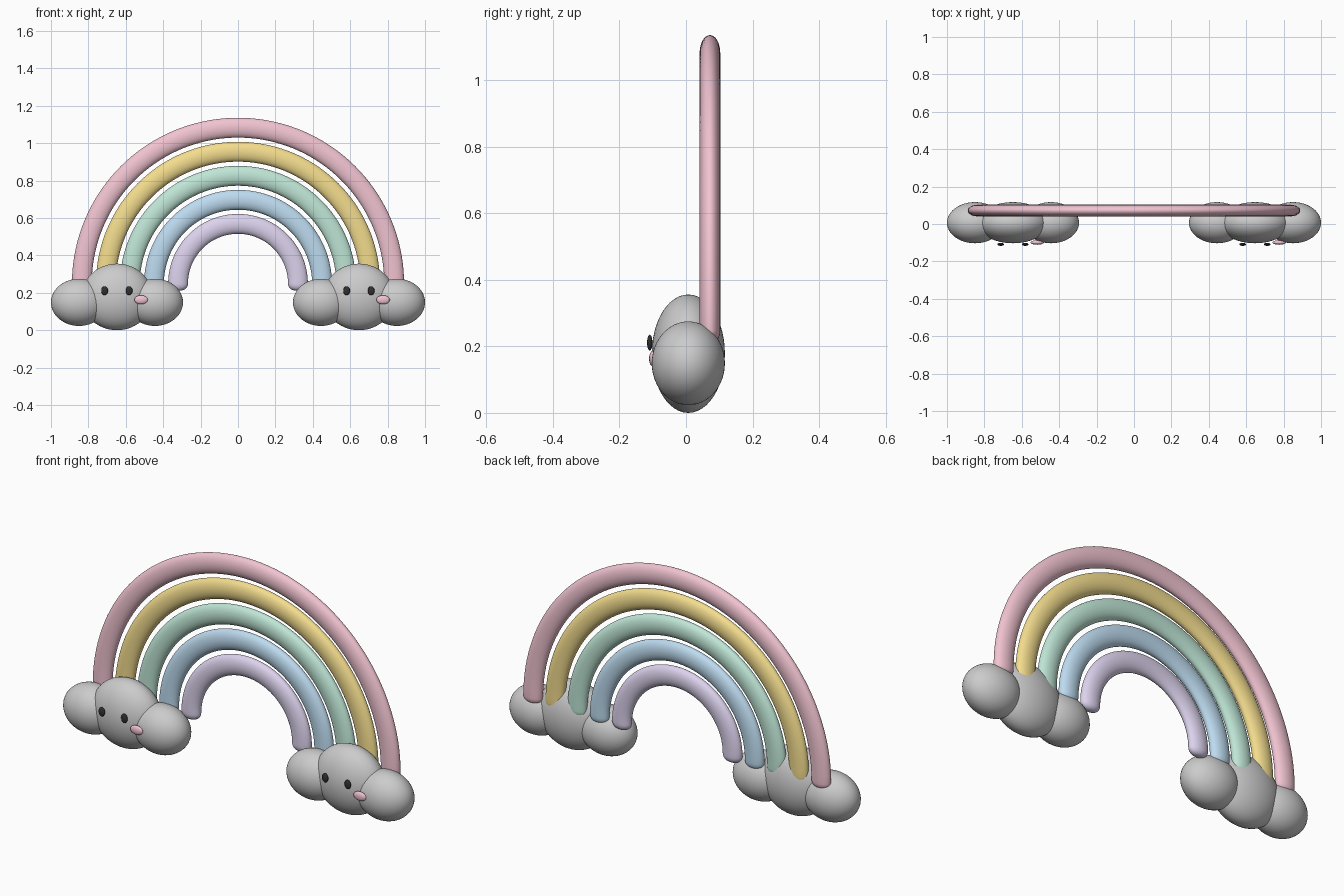
import bpy, bmesh
from math import sin, cos, pi

if "Cube" in bpy.data.objects:
    bpy.data.objects.remove(bpy.data.objects["Cube"])


def material(name, rgb):
    m = bpy.data.materials.new(name)
    m.diffuse_color = (*rgb, 1)
    m.use_nodes = True
    m.node_tree.nodes["Principled BSDF"].inputs["Base Color"].default_value = m.diffuse_color
    return m


def ellipsoid(name, loc, size, mat=None, seg=48):
    bm = bmesh.new()
    bmesh.ops.create_uvsphere(bm, u_segments=seg, v_segments=seg // 2, radius=1)
    bmesh.ops.scale(bm, vec=size, verts=bm.verts)
    return finish(name, bm, loc, mat)


def finish(name, bm, loc, mat):
    bmesh.ops.recalc_face_normals(bm, faces=bm.faces)
    for f in bm.faces:
        f.smooth = True
    me = bpy.data.meshes.new(name)
    bm.to_mesh(me)
    bm.free()
    ob = bpy.data.objects.new(name, me)
    ob.location = loc
    bpy.context.collection.objects.link(ob)
    if mat:
        me.materials.append(mat)
    return ob


def arch(name, radius, mat, half_w=0.053, half_d=0.031, cap=0.037, steps=72, sides=32):
    """Half ring with an oval section and softly rounded ends."""
    caps = [(cos(a) ** 0.8, cap * sin(a)) for a in (pi / 2 * k / 7 for k in range(1, 7))]
    stations = [(0, s, d) for s, d in reversed(caps)]
    stations += [(pi * i / steps, 1, 0) for i in range(steps + 1)]
    stations += [(pi, s, d) for s, d in caps]
    bm = bmesh.new()
    rings = []
    for ang, s, drop in stations:
        ring = []
        for j in range(sides):
            t = 2 * pi * j / sides
            r = radius + half_w * s * cos(t)
            ring.append(bm.verts.new((r * cos(ang), half_d * s * sin(t), r * sin(ang) - drop)))
        rings.append(ring)
    for a, b in zip(rings, rings[1:]):
        for j in range(sides):
            k = (j + 1) % sides
            bm.faces.new((a[j], a[k], b[k], b[j]))
    bm.faces.new(rings[0])
    bm.faces.new(rings[-1])
    return finish(name, bm, (0, 0.072, 0.248), mat)


# Rainbow bands, outermost first
pink = material("pink", (0.88, 0.55, 0.64))
bands = [
    ("pink", pink),
    ("yellow", material("yellow", (0.90, 0.72, 0.27))),
    ("green", material("green", (0.52, 0.79, 0.67))),
    ("blue", material("blue", (0.51, 0.71, 0.87))),
    ("purple", material("purple", (0.72, 0.65, 0.85))),
]
for i, (label, mat) in enumerate(bands):
    arch(label + "_band", 0.835 - 0.1286 * i, mat)

# Clouds with faces: the right one repeats the left one
black = material("black", (0.03, 0.03, 0.03))
for side, cx in (("left", -0.647), ("right", 0.647)):
    ellipsoid(side + "_cloud_middle", (cx, 0.007, 0.178), (0.19, 0.11, 0.178))
    for part, dx in (("a", -0.203), ("b", 0.203)):
        ellipsoid(f"{side}_cloud_puff_{part}", (cx + dx, 0.007, 0.149), (0.15, 0.11, 0.126))
    for part, dx in (("a", -0.066), ("b", 0.065)):
        ellipsoid(f"{side}_eye_{part}", (cx + dx, -0.109, 0.211), (0.018, 0.008, 0.024), black, 24)
    ellipsoid(side + "_cheek", (cx + 0.129, -0.099, 0.163), (0.036, 0.012, 0.024), pink, 24)
